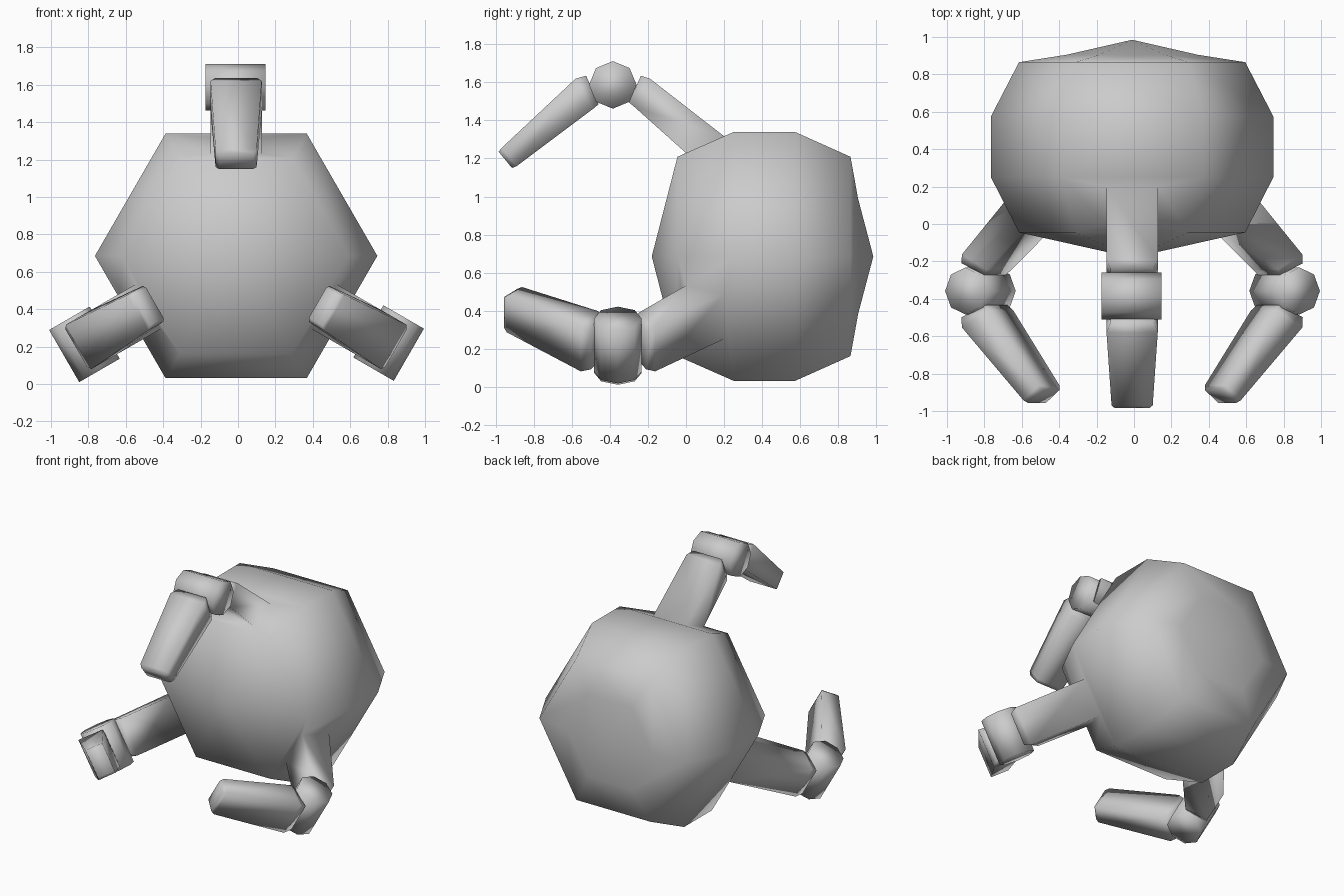
import bpy, bmesh
from math import sin, cos, radians
from mathutils import Matrix, Vector

cube = bpy.data.objects.get("Cube")
if cube:
    bpy.data.objects.remove(cube, do_unlink=True)

CENTRE = Vector((-0.01, 0, 0.685))
# finger name: (angle round the body, forward shift, outward shift)
FINGERS = {"top": (0, 0, 0), "left": (120, 0.027, 0.037), "right": (-120, 0.027, 0.037)}

grey = bpy.data.materials.new("grey")
grey.use_nodes = True
COLOUR = (0.6, 0.6, 0.6, 1)
grey.diffuse_color = COLOUR
grey.node_tree.nodes["Principled BSDF"].inputs["Base Color"].default_value = COLOUR


def finish(bm, name):
    bmesh.ops.recalc_face_normals(bm, faces=bm.faces)
    mesh = bpy.data.meshes.new(name)
    bm.to_mesh(mesh)
    bm.free()
    mesh.shade_smooth()
    mesh.materials.append(grey)
    obj = bpy.data.objects.new(name, mesh)
    obj.location = CENTRE
    bpy.context.collection.objects.link(obj)


def turn(angle):
    return Matrix.Rotation(radians(angle), 3, 'Y')


def loft(bm, rings):
    """Join rings of equal point counts; return the rings and the wall faces."""
    loops = [[bm.verts.new(p) for p in ring] for ring in rings]
    walls = []
    for a, b in zip(loops, loops[1:]):
        for i in range(len(a)):
            j = (i + 1) % len(a)
            walls.append(bm.faces.new((a[i], a[j], b[j], b[i])))
    return loops, walls


def section(upper, lower, half):
    """Rectangle across a finger, from (y, radius) pairs and a half width."""
    (y1, r1), (y2, r2) = upper, lower
    return [Vector(p) for p in ((-half, y1, r1), (half, y1, r1), (half, y2, r2), (-half, y2, r2))]


# Body: stacked hexagons along y, closed by a point at each end
bm = bmesh.new()
rings = [[(r * cos(radians(60 * i)), y, r * sin(radians(60 * i))) for i in range(6)]
         for y, r in ((-0.045, 0.605), (0.25, 0.755), (0.575, 0.755), (0.865, 0.605), (0.905, 0.35))]
loops, walls = loft(bm, rings)
for loop, y in ((loops[0], -0.18), (loops[-1], 0.985)):
    tip = bm.verts.new((0, y, 0))
    for i in range(6):
        bm.faces.new((loop[i], loop[(i + 1) % 6], tip))
bmesh.ops.recalc_face_normals(bm, faces=bm.faces)

# Arms: grown out of three of the sloping front panels
ARM_STEPS = [((0.2, 0.632), (0.0, 0.544), 0.137),
             ((-0.19, 0.935), (-0.27, 0.785), 0.137),
             ((-0.237, 0.95), (-0.3, 0.81), 0.115)]
panels = []
for angle, _, _ in FINGERS.values():
    out = turn(angle) @ Vector((0, 0, 1))
    panels.append(max(walls[:6], key=lambda f: f.calc_center_median().dot(out)))

for panel, (angle, dy, dr) in zip(panels, FINGERS.values()):
    spin = turn(angle)
    bmesh.ops.inset_individual(bm, faces=[panel], thickness=0.05)
    for n, step in enumerate(ARM_STEPS):
        shift = Vector((0, dy, dr)) if n else Vector()
        if n:
            panel = bmesh.ops.extrude_discrete_faces(bm, faces=[panel])["faces"][0]
        corners = section(*step)
        middle = panel.calc_center_median()
        for v in panel.verts:
            side = spin.inverted() @ (v.co - middle)
            if side.z > 0:
                k = 1 if side.x > 0 else 0
            else:
                k = 2 if side.x > 0 else 3
            v.co = spin @ (corners[k] + shift)
finish(bm, "body_and_arms")

# Knuckles and fingertips
for name, (angle, dy, dr) in FINGERS.items():
    shift = Vector((0, dy, dr))
    spin = turn(angle)

    bm = bmesh.new()
    rings = [[spin @ (Vector((x, -0.385 + 0.125 * cos(radians(45 * i)),
                              0.902 + 0.125 * sin(radians(45 * i)))) + shift)
              for i in range(8)] for x in (-0.165, 0.157)]
    loops, _ = loft(bm, rings)
    for loop in loops:
        bm.faces.new(loop)
    finish(bm, name + "_knuckle")

    bm = bmesh.new()
    sections = [section((-0.525, 0.95), (-0.46, 0.80), 0.115),
                section((-0.58, 0.935), (-0.49, 0.775), 0.137),
                section((-0.97, 0.57), (-0.89, 0.475), 0.11),
                section((-0.985, 0.55), (-0.915, 0.465), 0.092)]
    loops, _ = loft(bm, [[spin @ (p + shift) for p in s] for s in sections])
    bm.faces.new(loops[0])
    bm.faces.new(loops[-1])
    finish(bm, name + "_fingertip")
